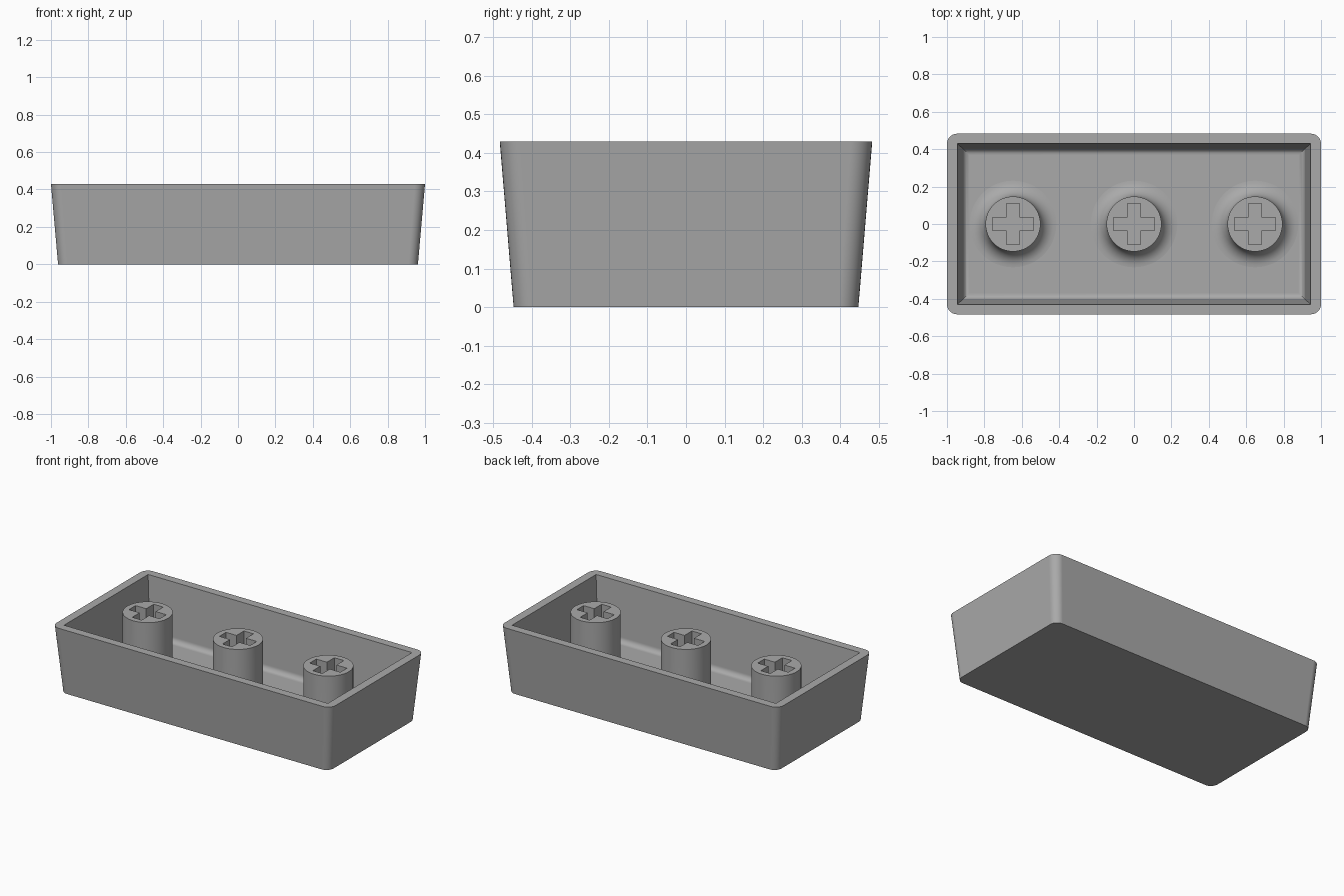
import bpy, bmesh, math

if "Cube" in bpy.data.objects:
    bpy.data.objects.remove(bpy.data.objects["Cube"])

grey = bpy.data.materials.new("mid grey plastic")
grey.diffuse_color = (0.40, 0.40, 0.40, 1)
grey.use_nodes = True
grey.node_tree.nodes["Principled BSDF"].inputs["Base Color"].default_value = grey.diffuse_color


def rounded_loop(bm, hx, hy, z, r, seg=8):
    """Closed loop of verts around a rounded rectangle; r = 0 gives square corners."""
    verts = []
    for i, (sx, sy) in enumerate([(1, 1), (-1, 1), (-1, -1), (1, -1)]):
        for k in range(seg + 1):
            a = math.pi / 2 * (i + k / seg)
            verts.append(bm.verts.new((sx * (hx - r) + r * math.cos(a),
                                       sy * (hy - r) + r * math.sin(a), z)))
    return verts


def bridge(bm, a, b):
    n = len(a)
    for i in range(n):
        j = (i + 1) % n
        bm.faces.new((a[i], a[j], b[j], b[i]))


def finish(bm, name):
    bmesh.ops.remove_doubles(bm, verts=bm.verts, dist=1e-5)
    bmesh.ops.recalc_face_normals(bm, faces=bm.faces)
    mesh = bpy.data.meshes.new(name)
    bm.to_mesh(mesh)
    bm.free()
    mesh.materials.append(grey)
    ob = bpy.data.objects.new(name, mesh)
    bpy.context.collection.objects.link(ob)
    bpy.ops.object.select_all(action='DESELECT')
    ob.select_set(True)
    bpy.context.view_layer.objects.active = ob
    bpy.ops.object.shade_smooth_by_angle(angle=math.radians(30))
    wn = ob.modifiers.new("even shading", 'WEIGHTED_NORMAL')
    wn.keep_sharp = True
    return ob


H, FLOOR = 0.43, 0.055

# Hollow tray: tapered rounded outside, square-cornered inside, filleted floor
bm = bmesh.new()
loops = [rounded_loop(bm, 0.962, 0.447, 0, 0.05),
         rounded_loop(bm, 1.0, 0.483, H, 0.055),
         rounded_loop(bm, 0.945, 0.43, H, 0)]
F = 0.035
for k in range(9):
    a = math.pi / 2 * k / 8
    inset = F * (1 - math.cos(a))
    loops.append(rounded_loop(bm, 0.915 - inset, 0.403 - inset,
                              FLOOR + F * (1 - math.sin(a)), 0))
for a, b in zip(loops, loops[1:]):
    bridge(bm, a, b)
bm.faces.new(loops[0])
bm.faces.new(loops[-1])
finish(bm, "tray_shell")


# Stem: round post with a flared foot and a cross-shaped socket
def make_stem(x, name):
    R, FL, N = 0.147, 0.085, 48
    bm = bmesh.new()
    profile = [(R, H)]
    for k in range(9):
        a = math.pi / 2 * k / 8
        profile.append((R + FL * (1 - math.cos(a)), FLOOR + FL * (1 - math.sin(a))))
    rings = [[bm.verts.new((x + r * math.cos(2 * math.pi * i / N),
                            r * math.sin(2 * math.pi * i / N), z))
              for i in range(N)] for r, z in profile]
    for a, b in zip(rings, rings[1:]):
        bridge(bm, a, b)
    # cross socket walls and bottom
    L, W = 0.11, 0.034
    quarter = [(L, -W), (L, W), (W, W)]
    outline = []
    for q in range(4):
        c, s = round(math.cos(q * math.pi / 2)), round(math.sin(q * math.pi / 2))
        outline += [(x + c * u - s * v, s * u + c * v) for u, v in quarter]
    top = [bm.verts.new((u, v, H)) for u, v in outline]
    low = [bm.verts.new((u, v, 0.19)) for u, v in outline]
    bridge(bm, top, low)
    bm.faces.new(low)
    # flat top between the round edge and the cross
    edges = [bm.edges.get((ring[i], ring[i - 1]))
             for ring in (rings[0], top) for i in range(len(ring))]
    bmesh.ops.triangle_fill(bm, use_beauty=True, edges=edges)
    return finish(bm, name)


for x, name in ((-0.647, "left_stem"), (0, "middle_stem"), (0.647, "right_stem")):
    make_stem(x, name)
